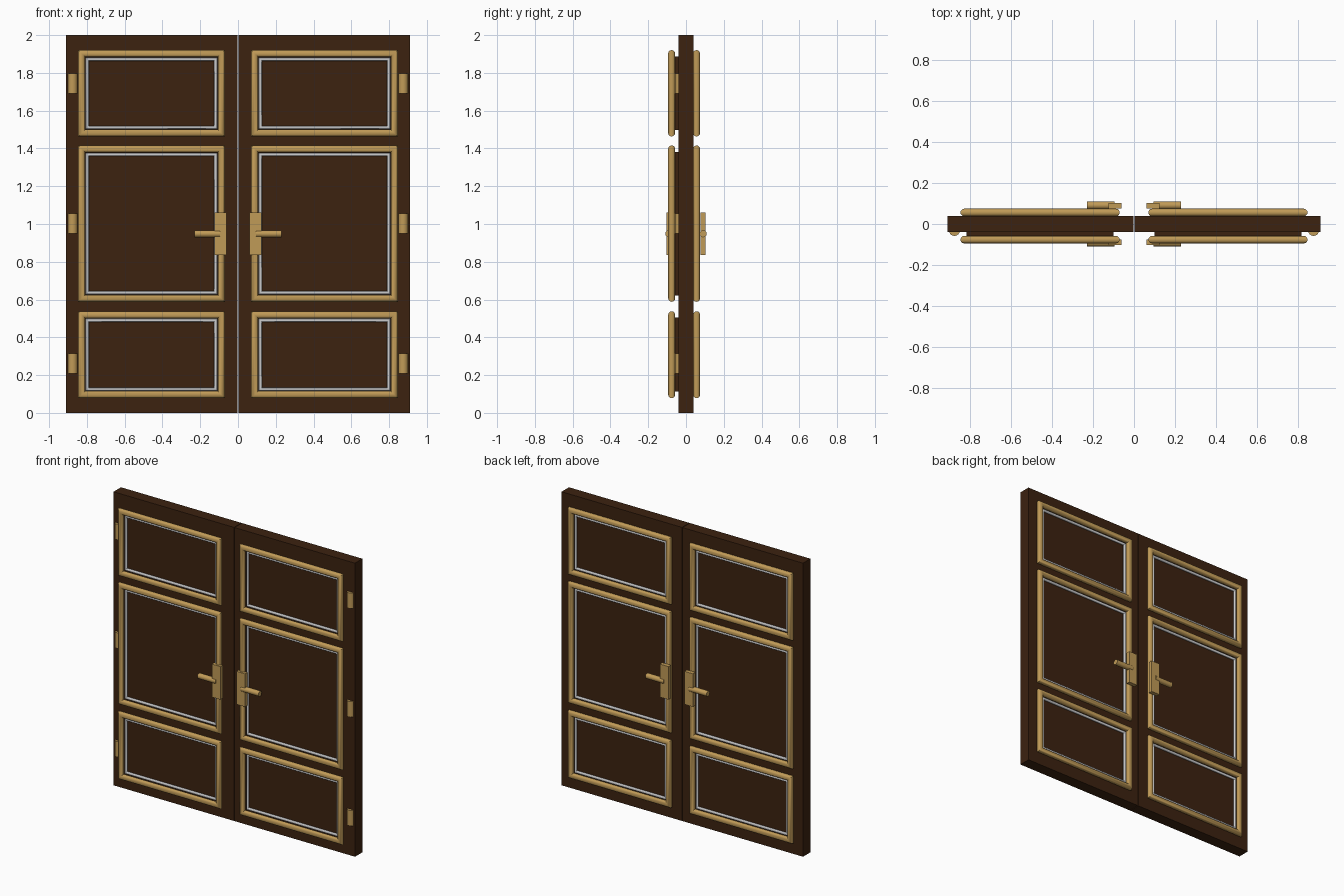
import bpy, bmesh, math
from mathutils import Matrix, Vector

if "Cube" in bpy.data.objects:
    bpy.data.objects.remove(bpy.data.objects["Cube"])


def material(name, rgb):
    m = bpy.data.materials.new(name)
    m.diffuse_color = (*rgb, 1)
    m.use_nodes = True
    m.node_tree.nodes["Principled BSDF"].inputs["Base Color"].default_value = m.diffuse_color
    return m


BROWN = material("dark wood", (0.045, 0.016, 0.005))
GOLD = material("brass", (0.53, 0.325, 0.095))
SILVER = material("silver trim", (0.60, 0.60, 0.61))


def finish(bm, name, mat, smooth=False):
    bmesh.ops.recalc_face_normals(bm, faces=bm.faces)
    me = bpy.data.meshes.new(name)
    bm.to_mesh(me)
    bm.free()
    ob = bpy.data.objects.new(name, me)
    bpy.context.collection.objects.link(ob)
    me.materials.append(mat)
    if smooth:
        bpy.ops.object.select_all(action='DESELECT')
        ob.select_set(True)
        bpy.context.view_layer.objects.active = ob
        bpy.ops.object.shade_smooth_by_angle(angle=math.radians(40))
    return ob


def box(name, mat, lo, hi):
    lo, hi = Vector(lo), Vector(hi)
    bm = bmesh.new()
    bmesh.ops.create_cube(bm, size=1, matrix=Matrix.Translation((lo + hi) / 2)
                          @ Matrix.Diagonal((*(hi - lo), 1)))
    return finish(bm, name, mat)


def cylinder(name, mat, centre, radius, length, axis):
    bm = bmesh.new()
    rot = Matrix.Rotation(math.pi / 2, 4, 'Y') if axis == 'X' else Matrix.Identity(4)
    bmesh.ops.create_cone(bm, cap_ends=True, segments=24, radius1=radius, radius2=radius,
                          depth=length, matrix=Matrix.Translation(centre) @ rot)
    return finish(bm, name, mat, True)


def rail_frame(name, mat, x0, x1, z0, z1, y, r, sides=12):
    """Round moulding swept round a rectangle with mitred corners."""
    bm = bmesh.new()
    rings = []
    for x, z, sx, sz in ((x0, z0, -1, -1), (x1, z0, 1, -1), (x1, z1, 1, 1), (x0, z1, -1, 1)):
        ring = []
        for i in range(sides):
            a = 2 * math.pi * i / sides
            d = r * math.cos(a)
            ring.append(bm.verts.new((x + sx * d, y + r * math.sin(a), z + sz * d)))
        rings.append(ring)
    for k in range(4):
        a, b = rings[k], rings[(k + 1) % 4]
        for i in range(sides):
            j = (i + 1) % sides
            bm.faces.new((a[i], a[j], b[j], b[i]))
    return finish(bm, name, mat, True)


def span(s, a, b):
    return sorted((s * a, s * b))


R = 0.0185
PANELS = (("lower", 0.078, 0.538), ("middle", 0.588, 1.416), ("upper", 1.463, 1.921))

for side, s in (("left", -1), ("right", 1)):
    # door leaf
    xa, xb = span(s, 0.002, 0.91)
    box(f"{side}_door_leaf", BROWN, (xa, -0.04, 0), (xb, 0.04, 2))

    # raised panels with brass and silver mouldings on both faces
    for pname, z0, z1 in PANELS:
        xa, xb = span(s, 0.07, 0.846)
        box(f"{side}_{pname}_panel", BROWN, (xa + 0.03, -0.058, z0 + 0.034),
            (xb - 0.03, 0.041, z1 - 0.034))
        for face, yg, ys in (("front", -0.076, -0.064), ("back", 0.056, 0.047)):
            rail_frame(f"{side}_{pname}_{face}_brass_moulding", GOLD,
                       xa + R, xb - R, z0 + R, z1 - R, yg, R)
            rail_frame(f"{side}_{pname}_{face}_silver_moulding", SILVER,
                       xa + 0.048, xb - 0.048, z0 + 0.048, z1 - 0.048, ys, 0.009)

    # handles
    xa, xb = span(s, 0.06, 0.125)
    for face, f in (("front", -1), ("back", 1)):
        ya, yb = span(f, 0.076, 0.103)
        box(f"{side}_{face}_handle_plate", GOLD, (xa, ya, 0.835), (xb, yb, 1.06))
        cylinder(f"{side}_{face}_handle_lever", GOLD,
                 (s * 0.162, f * 0.091, 0.948), 0.0185, 0.136, 'X')

    # hinges
    for i, z in enumerate((0.262, 1.003, 1.743)):
        cylinder(f"{side}_hinge_{i + 1}", GOLD, (s * 0.875, -0.032, z), 0.026, 0.106, 'Z')
